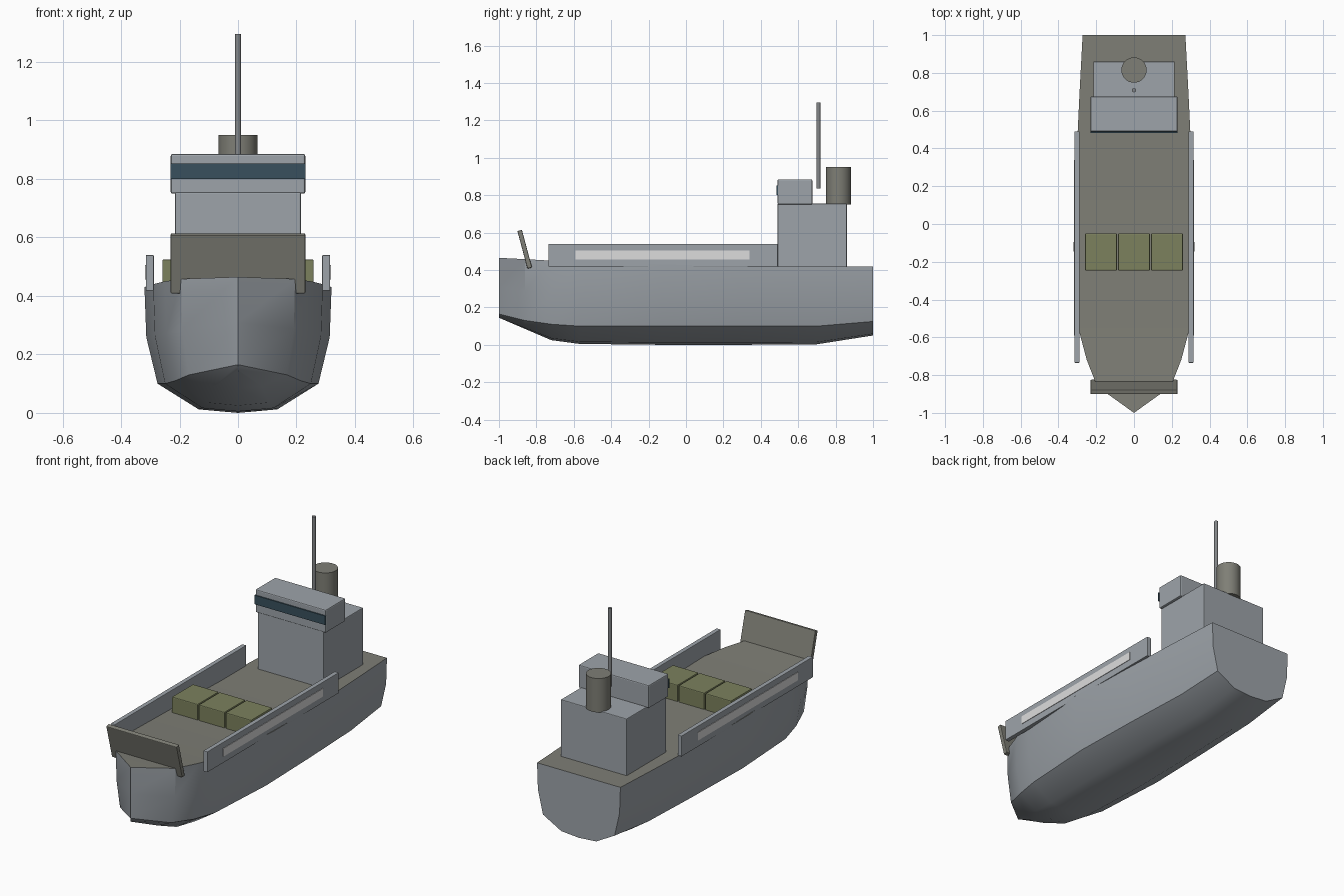
import bpy, bmesh, math

if "Cube" in bpy.data.objects:
    bpy.data.objects.remove(bpy.data.objects["Cube"], do_unlink=True)


def material(name, r, g, b):
    m = bpy.data.materials.new(name)
    m.use_nodes = True
    m.diffuse_color = (r, g, b, 1)
    bsdf = next(n for n in m.node_tree.nodes if n.type == "BSDF_PRINCIPLED")
    bsdf.inputs["Base Color"].default_value = (r, g, b, 1)
    return m


GREY = material("hull grey", 0.34, 0.37, 0.40)
DECK = material("deck olive grey", 0.21, 0.21, 0.18)
CRATE = material("cargo green", 0.20, 0.22, 0.11)
GLASS = material("window blue", 0.04, 0.08, 0.11)
WHITE = material("stripe white", 0.72, 0.72, 0.72)
MAST = material("mast grey", 0.23, 0.24, 0.25)


def finish(name, bm, *mats):
    bmesh.ops.recalc_face_normals(bm, faces=bm.faces)
    mesh = bpy.data.meshes.new(name)
    bm.to_mesh(mesh)
    bm.free()
    for m in mats:
        mesh.materials.append(m)
    ob = bpy.data.objects.new(name, mesh)
    bpy.context.collection.objects.link(ob)
    return ob


def smooth(ob, degrees):
    bpy.ops.object.select_all(action="DESELECT")
    ob.select_set(True)
    bpy.context.view_layer.objects.active = ob
    bpy.ops.object.shade_smooth_by_angle(angle=math.radians(degrees))


def box(name, mat, low, high, bevel=0.0):
    bm = bmesh.new()
    bmesh.ops.create_cube(bm, size=1)
    size = [h - l for l, h in zip(low, high)]
    bmesh.ops.scale(bm, vec=size, verts=bm.verts)
    if bevel:
        bmesh.ops.bevel(bm, geom=bm.edges[:], offset=bevel, segments=2,
                        profile=0.5, affect="EDGES")
    ob = finish(name, bm, mat)
    ob.location = [(l + h) / 2 for l, h in zip(low, high)]
    return ob


def cylinder(name, mat, radius, y, z0, z1, sides):
    bm = bmesh.new()
    bmesh.ops.create_cone(bm, cap_ends=True, segments=sides, radius1=radius,
                          radius2=radius, depth=z1 - z0)
    ob = finish(name, bm, mat)
    ob.location = (0, y, (z0 + z1) / 2)
    smooth(ob, 40)


# Hull: lofted stations of y, half width, keel, chine and deck heights
stations = [
    (-1.0, 0.0, 0.145, 0.165, 0.465),
    (-0.86, 0.195, 0.085, 0.13, 0.458),
    (-0.72, 0.25, 0.025, 0.11, 0.45),
    (-0.57, 0.29, 0.005, 0.10, 0.44),
    (-0.13, 0.32, 0.0, 0.10, 0.43),
    (0.3, 0.307, 0.0, 0.10, 0.42),
    (0.7, 0.288, 0.003, 0.10, 0.42),
    (1.0, 0.272, 0.05, 0.125, 0.42),
]
bm = bmesh.new()
rings = []
for y, w, keel, chine, deck in stations:
    half = [(0.42, keel + 0.12 * (chine - keel)), (0.86, chine),
            (0.98, chine + 0.48 * (deck - chine)), (1.0, deck)]
    outline = [(-x, z) for x, z in reversed(half)] + [(0, keel)] + half
    rings.append([bm.verts.new((x * w, y, z)) for x, z in outline])
for a, b in zip(rings, rings[1:]):
    for i in range(len(a)):
        j = (i + 1) % len(a)
        face = bm.faces.new((a[i], a[j], b[j], b[i]))
        face.material_index = int(j == 0)
bm.faces.new(rings[-1])
bmesh.ops.remove_doubles(bm, verts=bm.verts, dist=0.0005)
smooth(finish("hull", bm, GREY, DECK), 32)

# Superstructure at the stern
box("deckhouse", GREY, (-0.215, 0.49, 0.415), (0.215, 0.86, 0.755), 0.004)
box("bridge", GREY, (-0.23, 0.49, 0.75), (0.23, 0.675, 0.885), 0.006)
box("bridge_window", GLASS, (-0.231, 0.483, 0.80), (0.231, 0.492, 0.853))
cylinder("funnel", DECK, 0.067, 0.815, 0.75, 0.95, 32)
cylinder("mast", MAST, 0.011, 0.708, 0.835, 1.295, 12)

# Side walls with painted stripes
for side, s in (("left", 1), ("right", -1)):
    def span(x0, x1):
        return sorted((s * x0, s * x1))
    a, b = span(0.288, 0.315)
    box(side + "_bulwark", GREY, (a, -0.735, 0.418), (b, 0.49, 0.54), 0.003)
    a, b = span(0.313, 0.318)
    box(side + "_stripe", WHITE, (a, -0.59, 0.457), (b, 0.34, 0.505))

# Row of cargo crates
for name, x in (("right", -0.175), ("middle", 0), ("left", 0.175)):
    box(name + "_crate", CRATE, (x - 0.084, -0.247, 0.418),
        (x + 0.084, -0.05, 0.525), 0.005)

# Tilted bow ramp
ramp = box("bow_ramp", DECK, (-0.23, -0.875, 0.407), (0.23, -0.85, 0.615), 0.004)
ramp.rotation_euler.x = math.radians(15)
